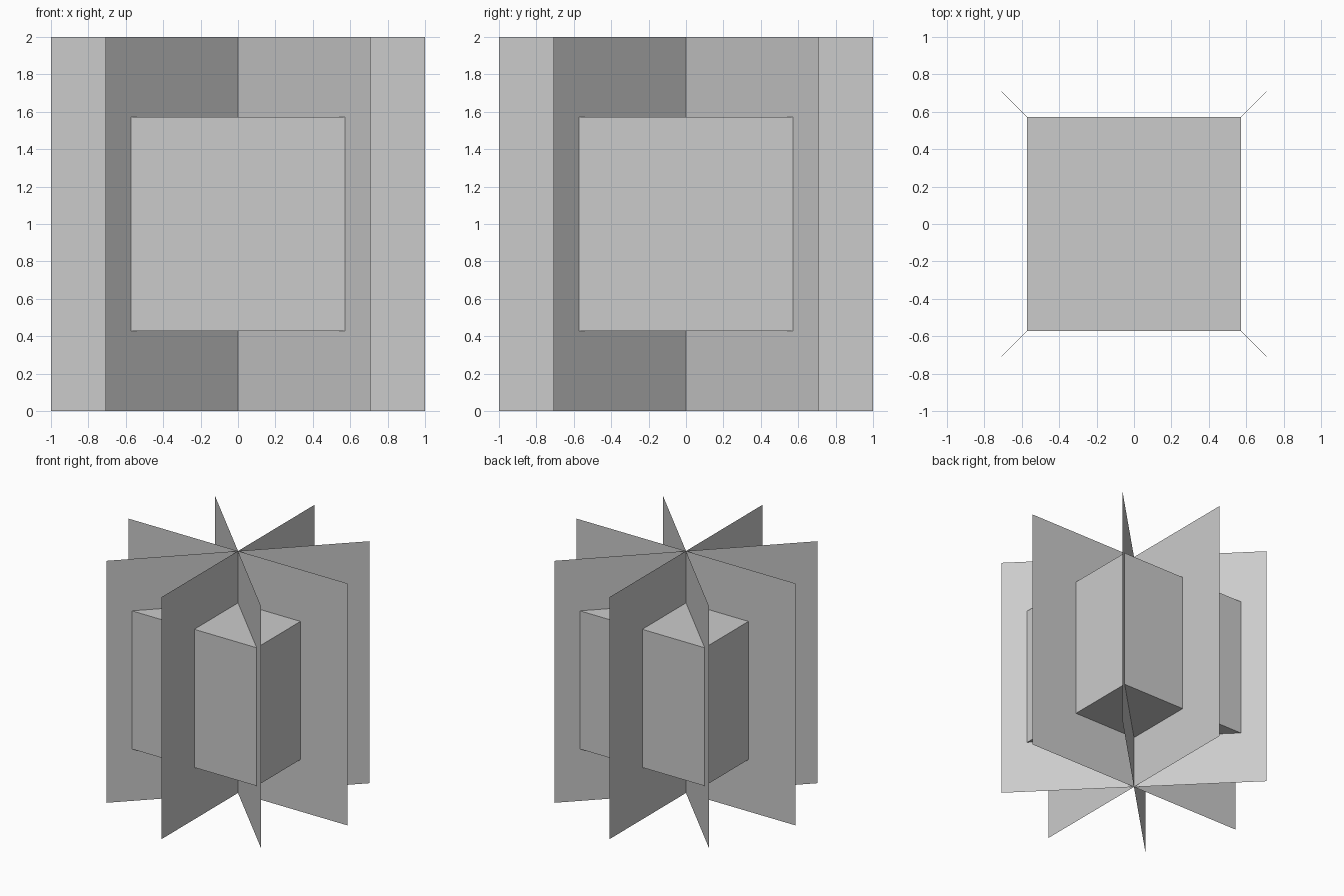
import bpy
import math

HALF_CUBE = 0.571
CENTRE_Z = 1.0

default = bpy.data.objects.get("Cube")
if default:
    bpy.data.objects.remove(default, do_unlink=True)

# Single light grey material
grey = bpy.data.materials.new("light_grey")
grey.use_nodes = True
colour = (0.6, 0.6, 0.6, 1.0)
grey.diffuse_color = colour
grey.node_tree.nodes["Principled BSDF"].inputs["Base Color"].default_value = colour


def finish(name):
    obj = bpy.context.object
    obj.name = name
    obj.data.name = name
    obj.data.materials.append(grey)
    return obj


# Central block
bpy.ops.mesh.primitive_cube_add(size=2 * HALF_CUBE, location=(0, 0, CENTRE_Z))
finish("centre_block")

# Four thin upright panels crossing on the vertical axis, 45 degrees apart
for i in range(4):
    bpy.ops.mesh.primitive_plane_add(
        size=2, location=(0, 0, CENTRE_Z),
        rotation=(math.pi / 2, 0, i * math.pi / 4))
    finish(f"crossing_panel_{i + 1}")
